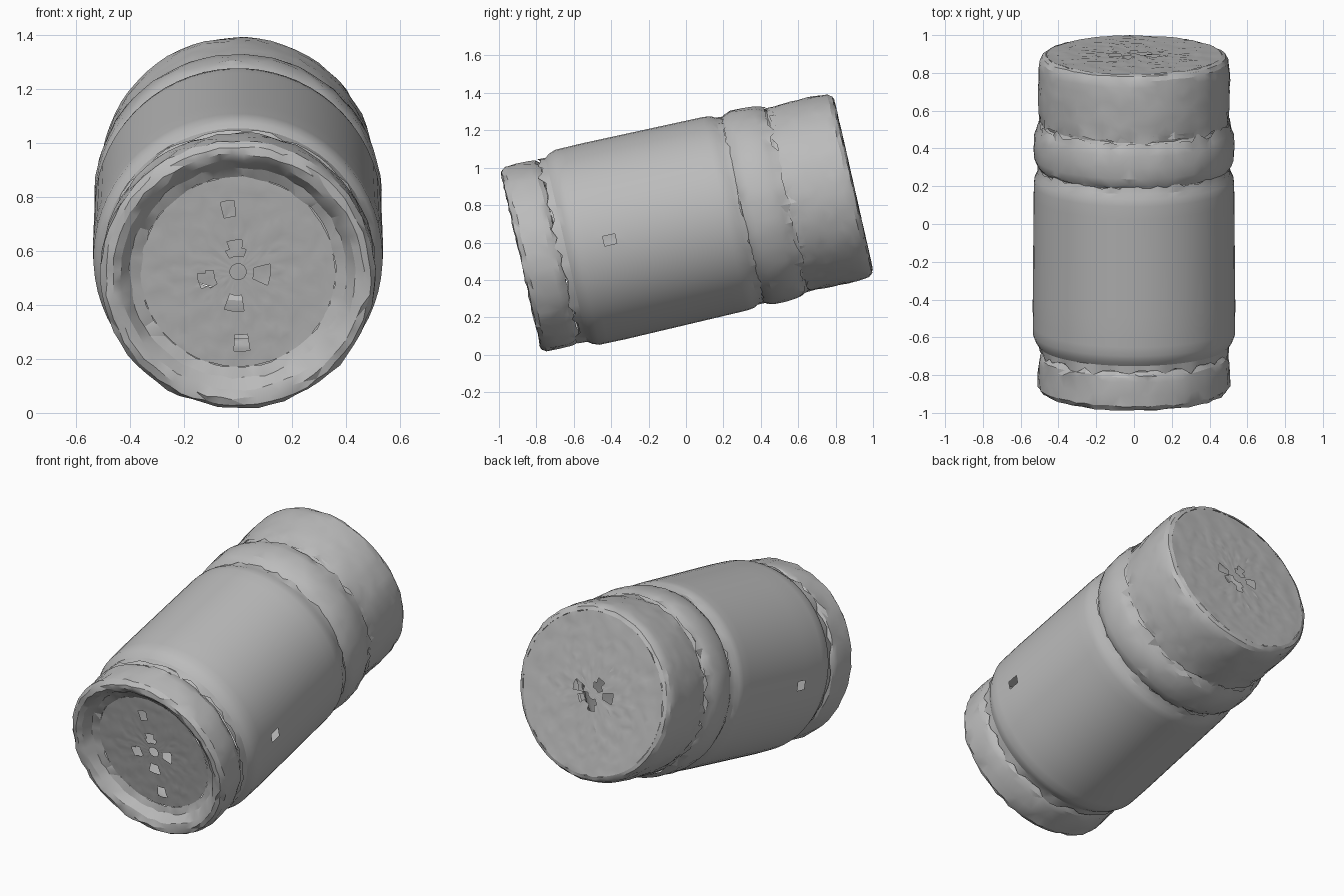
import bpy, bmesh, math, random
from mathutils import Vector

if "Cube" in bpy.data.objects:
    bpy.data.objects.remove(bpy.data.objects["Cube"])

random.seed(4)
TILT = math.radians(12.8)      # jar axis rises towards the back
AXIS_H = 0.689                 # distance of the axis from the origin
SEG = 64

grey = bpy.data.materials.new("plain grey")
grey.diffuse_color = (0.5, 0.5, 0.5, 1)
grey.use_nodes = True
grey.node_tree.nodes["Principled BSDF"].inputs["Base Color"].default_value = grey.diffuse_color


def refine(profile, step):
    """Split long profile spans into short ones."""
    out = [profile[0]]
    for a, b in zip(profile, profile[1:]):
        n = max(1, math.ceil(math.dist(a, b) / step - 0.01))
        out += [(a[0] + (b[0] - a[0]) * i / n, a[1] + (b[1] - a[1]) * i / n)
                for i in range(1, n + 1)]
    return out


def revolve(name, profile, step=0.07, rough=0.0, holes=(), hole_r=0.04, teeth=()):
    """Spin (along, radius) points round the jar axis; teeth = {ring: height}."""
    bm = bmesh.new()
    pts = refine(profile, step)
    rings = []
    for s, r in pts:
        if r < 1e-4:
            rings.append([bm.verts.new((0, 0, s))] * SEG)
            continue
        ring = []
        for i in range(SEG):
            t = 2 * math.pi * (i + 0.5) / SEG
            k = rough * min(1, r / 0.2)
            rr = r + random.uniform(-k, k)
            ring.append(bm.verts.new((rr * math.cos(t), rr * math.sin(t),
                                      s + random.uniform(-k, k))))
        rings.append(ring)
    # torn, toothed open edges
    for end, height in dict(teeth).items():
        for v in rings[end]:
            v.co.z += height * random.random() ** 2
            f = 1 + random.uniform(-0.01, 0.025)
            v.co.x *= f
            v.co.y *= f
    for a, b in zip(rings, rings[1:]):
        for i in range(SEG):
            j = (i + 1) % SEG
            quad = list(dict.fromkeys((a[i], a[j], b[j], b[i])))
            bm.faces.new(quad)
    # small punched openings
    gone = [f for f in bm.faces
            if any((f.calc_center_median() - Vector(h)).length < hole_r for h in holes)]
    bmesh.ops.delete(bm, geom=gone, context='FACES')
    if rough:
        bmesh.ops.triangulate(bm, faces=bm.faces[:])
    mesh = bpy.data.meshes.new(name)
    bm.to_mesh(mesh)
    bm.free()
    ob = bpy.data.objects.new(name, mesh)
    bpy.context.collection.objects.link(ob)
    mesh.materials.append(grey)
    ob.rotation_euler.x = TILT - math.pi / 2
    ob.location = (0, -AXIS_H * math.sin(TILT), AXIS_H * math.cos(TILT))
    bpy.ops.object.select_all(action='DESELECT')
    ob.select_set(True)
    bpy.context.view_layer.objects.active = ob
    bpy.ops.object.shade_smooth_by_angle(angle=math.radians(22))
    return ob


# recessed floor of the base, with openings
FLOOR = -0.675
floor_holes = [(-.01, -.08), (0, .01), (-.11, .03), (.09, .01),
               (-.01, .125), (.02, .28), (-.035, -.245)]
revolve("base_floor", [(FLOOR, 0), (FLOOR, 0.36)], step=0.03, rough=0.002,
        holes=[(x, y, FLOOR) for x, y in floor_holes], hole_r=0.034)

# rolled base rim
revolve("base_rim", [(FLOOR, 0.36), (-0.69, 0.40), (-0.735, 0.435), (-0.75, 0.465),
                     (-0.745, 0.49), (-0.72, 0.507), (-0.66, 0.508), (-0.59, 0.506),
                     (-0.56, 0.50), (-0.535, 0.482)], rough=0.005)

# neck between base and body
revolve("base_groove", [(-0.535, 0.482), (-0.51, 0.485), (-0.49, 0.50)], rough=0.004)

# main barrel with a side opening on each side
revolve("body", [(-0.525, 0.497), (-0.50, 0.505), (-0.475, 0.522), (-0.44, 0.535),
                 (-0.295, 0.537), (0.37, 0.531), (0.41, 0.526), (0.435, 0.513),
                 (0.455, 0.502)], holes=[(0.535, 0, -0.26), (-0.535, 0, -0.19)],
       hole_r=0.037, teeth={0: -0.04, -1: 0.05})

# groove under the collar
revolve("collar_groove", [(0.43, 0.505), (0.46, 0.495), (0.485, 0.505)], rough=0.004)

# raised collar
revolve("collar", [(0.465, 0.505), (0.485, 0.518), (0.52, 0.53), (0.58, 0.532),
                   (0.64, 0.528), (0.67, 0.518), (0.695, 0.502)],
        rough=0.003, teeth={-1: 0.04})

# groove under the lid
revolve("lid_groove", [(0.685, 0.505), (0.71, 0.493), (0.74, 0.498)], rough=0.004)

# lid side
revolve("lid_side", [(0.725, 0.495), (0.76, 0.503), (0.84, 0.507), (0.93, 0.508),
                     (1.01, 0.505), (1.045, 0.499), (1.066, 0.486), (1.074, 0.465)],
        rough=0.003, teeth={0: -0.03})

# flat lid top with openings
TOP = 1.074
lid_holes = [(-.10, .0), (-.03, -.05), (.05, .03), (.10, -.02), (0, .06)]
revolve("lid_top", [(TOP, 0.465), (TOP, 0)], step=0.035, rough=0.003,
        holes=[(x, y, TOP) for x, y in lid_holes], hole_r=0.03)

# outward-facing surfaces everywhere
for ob in bpy.context.collection.objects:
    bm = bmesh.new()
    bm.from_mesh(ob.data)
    flip = [f for f in bm.faces
            if f.normal.dot(f.calc_center_median() - Vector((0, 0, 0.2))) < 0]
    if len(flip) > len(bm.faces) / 2:
        bmesh.ops.reverse_faces(bm, faces=bm.faces[:])
    bm.to_mesh(ob.data)
    bm.free()
